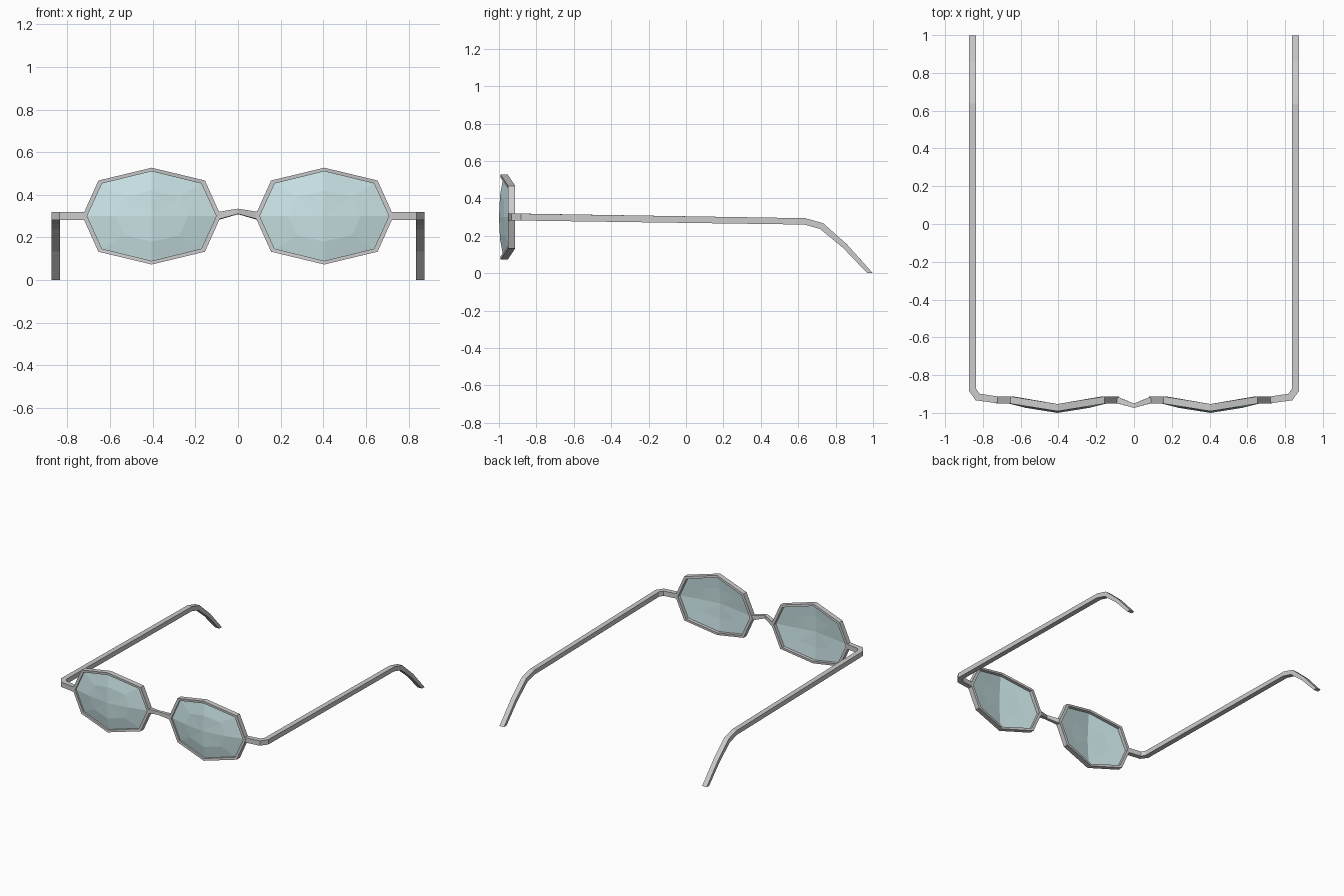
import bpy, bmesh
from mathutils import Vector

if "Cube" in bpy.data.objects:
    bpy.data.objects.remove(bpy.data.objects["Cube"])

CX, CZ = 0.405, 0.30          # centre of the right-hand lens
UP = Vector((0, 0, 1))

def finish(name, bm, mirror=True, mat=None):
    bmesh.ops.recalc_face_normals(bm, faces=bm.faces)
    me = bpy.data.meshes.new(name)
    bm.to_mesh(me)
    bm.free()
    ob = bpy.data.objects.new(name, me)
    bpy.context.collection.objects.link(ob)
    if mirror:
        ob.modifiers.new("mirror", 'MIRROR').use_axis[0] = True
    if mat:
        me.materials.append(mat)
    return ob

def bridge(bm, a, b):
    n = len(a)
    for i in range(n):
        j = (i + 1) % n
        bm.faces.new((a[i], a[j], b[j], b[i]))

def octagon(bm, w, sw, sh, h, ys, yc):
    """Bent octagon: half width w, shoulders (sw, sh), half height h."""
    pts = [(w, 0, ys), (sw, sh, ys), (0, h, yc), (-sw, sh, ys),
           (-w, 0, ys), (-sw, -sh, ys), (0, -h, yc), (sw, -sh, ys)]
    return [bm.verts.new((CX + x, y, CZ + z)) for x, z, y in pts]

def sweep(name, path, sizes, mirror=True, end_normal=None):
    """Rectangular bar along a path with mitred corners."""
    bm = bmesh.new()
    p = [Vector(q) for q in path]
    rings = []
    for i, (w, h) in enumerate(sizes):
        tin = (p[i] - p[i - 1] if i else p[1] - p[0]).normalized()
        tout = (p[i + 1] - p[i]).normalized() if i < len(p) - 1 else tin
        m = tin + tout
        if i == len(p) - 1 and end_normal:
            m = Vector(end_normal)
        side = tin.cross(UP).normalized()
        up = side.cross(tin)
        ring = []
        for a, b in ((-1, -1), (1, -1), (1, 1), (-1, 1)):
            o = side * (a * w / 2) + up * (b * h / 2)
            o -= tin * (o.dot(m) / tin.dot(m))
            ring.append(bm.verts.new(p[i] + o))
        rings.append(ring)
    for a, b in zip(rings, rings[1:]):
        bridge(bm, a, b)
    bm.faces.new(rings[0])
    bm.faces.new(rings[-1])
    return finish(name, bm, mirror)

# Octagonal rims, folded forward at the middle
bm = bmesh.new()
outer, inner = (0.325, 0.25, 0.167, 0.227), (0.303, 0.233, 0.153, 0.210)
loops = [octagon(bm, *dims, ys + d, yc + d)
         for dims, d in ((outer, -0.019), (outer, 0.019), (inner, 0.019), (inner, -0.019))
         for ys, yc in ((-0.932, -0.972),)]
for i in range(4):
    bridge(bm, loops[i], loops[(i + 1) % 4])
finish("lens_rims", bm)

# Faceted bulging lenses
glass = bpy.data.materials.new("tinted_glass")
glass.diffuse_color = (0.60, 0.78, 0.80, 1)
glass.use_nodes = True
glass.node_tree.nodes["Principled BSDF"].inputs["Base Color"].default_value = glass.diffuse_color
bm = bmesh.new()
edge = octagon(bm, 0.31, 0.239, 0.158, 0.216, -0.937, -0.976)
for bulge in (0.0, 0.010):
    mid = octagon(bm, 0.17, 0.13, 0.09, 0.12, -0.973 + bulge, -0.994 + bulge)
    bridge(bm, edge, mid)
    tip = bm.verts.new((CX, -1.0 + bulge, CZ))
    for i in range(8):
        bm.faces.new((mid[i], mid[(i + 1) % 8], tip))
finish("lenses", bm, mat=glass)

# Nose bridge
sweep("nose_bridge",
      [(-0.095, -0.930, 0.301), (0, -0.962, 0.322), (0.095, -0.930, 0.301)],
      [(0.034, 0.035), (0.022, 0.024), (0.034, 0.035)], mirror=False)

# Hinge end pieces running into the side arms and ear hooks
sweep("side_arms",
      [(0.715, -0.932, 0.30), (0.828, -0.916, 0.30), (0.855, -0.877, 0.30),
       (0.855, 0.635, 0.277), (0.855, 0.725, 0.252), (0.855, 0.85, 0.145),
       (0.855, 0.984, 0.0)],
      [(0.036, 0.037), (0.037, 0.037), (0.038, 0.037), (0.038, 0.034),
       (0.038, 0.034), (0.038, 0.028), (0.038, 0.022)], end_normal=(0, 0, -1))
